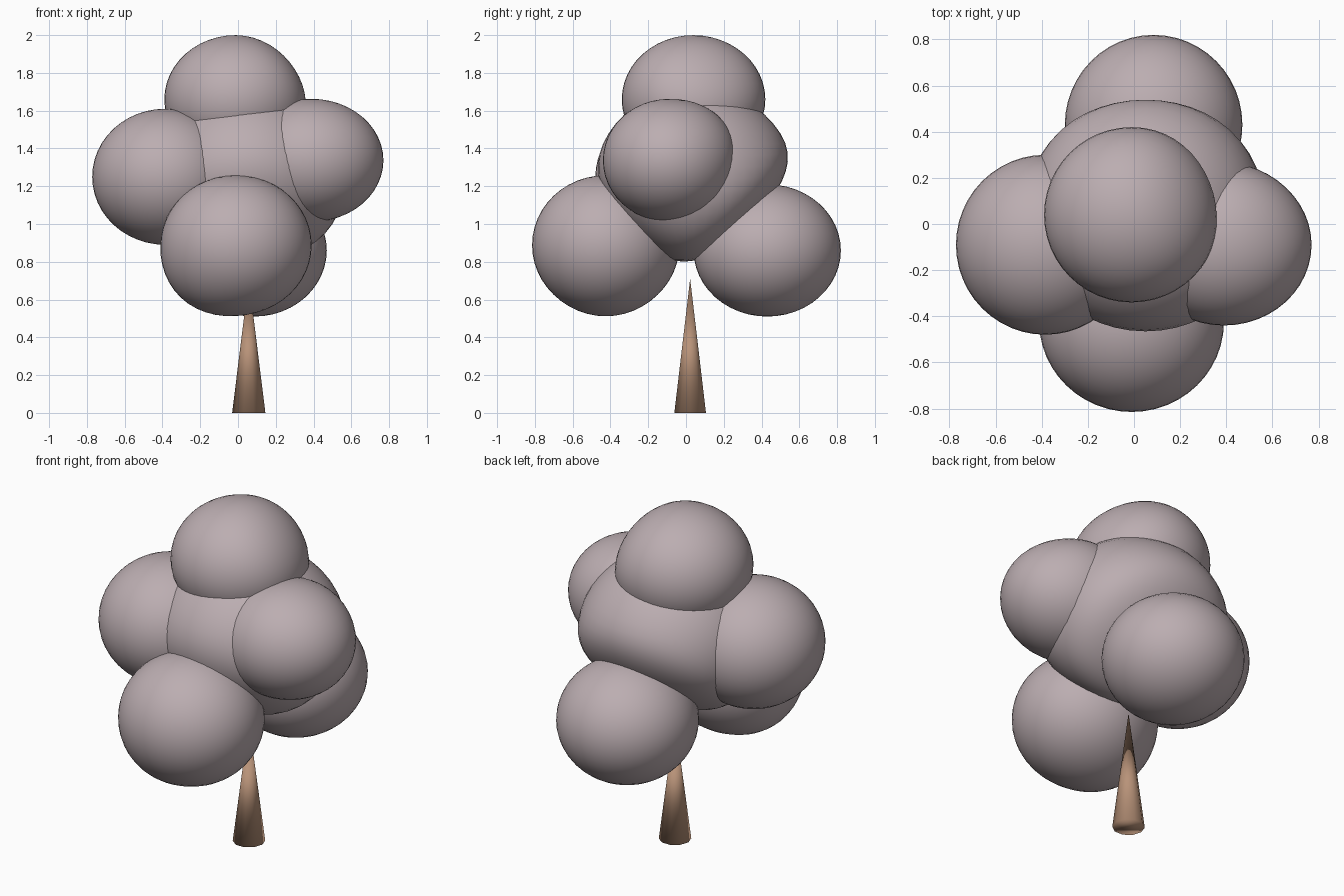
import bpy, math
from mathutils import Vector

if "Cube" in bpy.data.objects:
    bpy.data.objects.remove(bpy.data.objects["Cube"])


def material(name, color):
    m = bpy.data.materials.new(name)
    m.diffuse_color = (*color, 1)
    m.use_nodes = True
    m.node_tree.nodes["Principled BSDF"].inputs["Base Color"].default_value = m.diffuse_color
    return m


LEAF = material("foliage", (0.50, 0.42, 0.44))
BARK = material("bark", (0.48, 0.29, 0.19))


def push(verts, direction, reach):
    """Flatten or bulge a blob so it extends to `reach` along `direction`."""
    d = Vector(direction).normalized()
    start = 0.4 * reach
    limit = reach - start
    full = max(v.co.dot(d) for v in verts) - start
    for v in verts:
        e = v.co.dot(d) - start
        if e > 0:
            v.co += d * (e / (1 + e * (1 / limit - 1 / full)) - e)


def blob(name, center, radii, dents=()):
    bpy.ops.mesh.primitive_uv_sphere_add(segments=48, ring_count=24, radius=1)
    ob = bpy.context.object
    ob.name = name
    for v in ob.data.vertices:
        v.co = Vector(c * r for c, r in zip(v.co, radii))
    for direction, reach in dents:
        push(ob.data.vertices, direction, reach)
    ob.location = center
    ob.data.materials.append(LEAF)
    bpy.ops.object.shade_smooth()


# foliage: a core with five clumps around it
blob("foliage_core", (0.05, 0.045, 1.24), (0.52, 0.525, 0.48),
     [((0, -1, -1), 0.44), ((0, 1, -1), 0.375)])
blob("foliage_top", (-0.01, 0.04, 1.66), (0.38, 0.38, 0.34),
     [((0.8, 0.25, 0.5), 0.345)])
blob("foliage_left", (-0.385, -0.09, 1.25), (0.387, 0.39, 0.36))
blob("foliage_right", (0.39, -0.09, 1.337), (0.38, 0.35, 0.325),
     [((0, 0.8, 0.6), 0.355)])
blob("foliage_front", (-0.01, -0.425, 0.888), (0.40, 0.39, 0.37),
     [((-0.6, 0, -0.8), 0.40)])
blob("foliage_back", (0.085, 0.43, 0.86), (0.385, 0.39, 0.35))

# trunk: slim pointed cone
bpy.ops.mesh.primitive_cone_add(vertices=10, radius1=0.088, radius2=0, depth=0.71,
                                location=(0.057, 0.022, 0.355),
                                rotation=(0, 0, math.pi / 2))
trunk = bpy.context.object
trunk.name = "trunk"
trunk.data.materials.append(BARK)
bpy.ops.object.shade_smooth()
